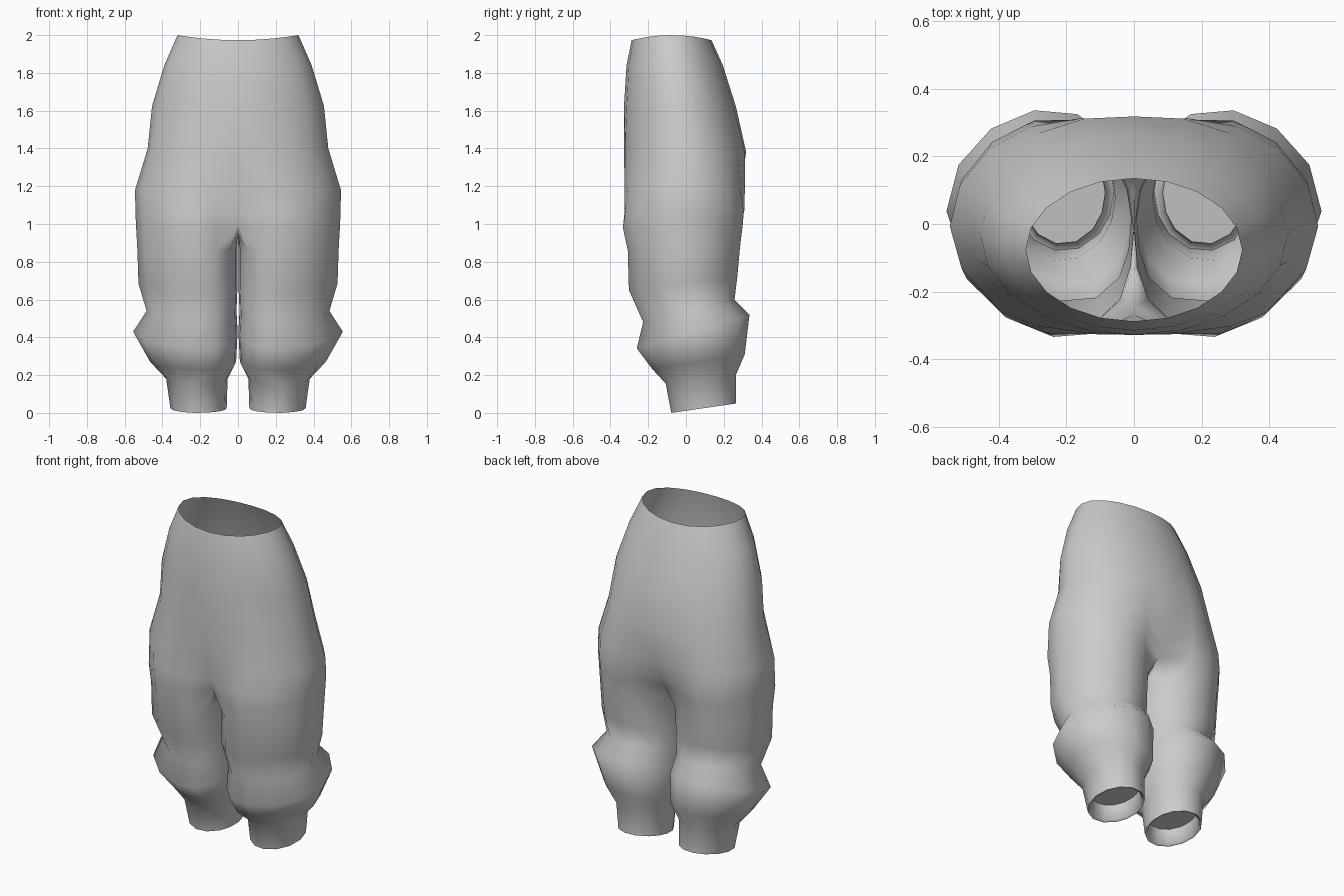
import bpy, bmesh
from math import sin, cos, radians

if "Cube" in bpy.data.objects:
    bpy.data.objects.remove(bpy.data.objects["Cube"])

OUT, INN = 11, 3          # points on the outer arc / inner thigh of one leg

# torso rings: z front, z back, half width, y front, y back, leg-cleft blend
TORSO = [
    (2.00, 2.00, 0.32, -0.288, 0.135, 0.0),
    (1.84, 1.84, 0.39, -0.315, 0.195, 0.0),
    (1.63, 1.62, 0.455, -0.328, 0.265, 0.0),
    (1.42, 1.38, 0.478, -0.338, 0.328, 0.1),
    (1.18, 1.18, 0.545, -0.342, 0.328, 0.4),
    (1.06, 1.07, 0.543, -0.342, 0.325, 0.75),
]
CROTCH = (0.98, 1.00, 0.54, -0.338, 0.305, 1.0)
# leg rings: z front, z back, inner x, outer x, y front, y back
LEG = [
    (0.86, 0.88, 0.002, 0.533, -0.312, 0.29),
    (0.65, 0.72, 0.002, 0.527, -0.306, 0.275),
    (0.48, 0.60, 0.008, 0.484, -0.230, 0.26),
    (0.34, 0.52, 0.002, 0.555, -0.264, 0.34),
    (0.23, 0.31, 0.010, 0.465, -0.18, 0.314),
    (0.155, 0.205, 0.055, 0.38, -0.11, 0.268),
    (0.00, 0.05, 0.06, 0.358, -0.08, 0.268),
    # turned-in hem and the lining that closes the cuff
    (0.008, 0.056, 0.075, 0.343, -0.065, 0.253),
    (0.10, 0.14, 0.085, 0.335, -0.06, 0.245),
]


def leg_point(i, zf, zb, x0, x1, yf, yb):
    """Point i on a closed, tilted leg ring."""
    if i < OUT:
        a = radians(-135 + 270 * i / (OUT - 1))
    else:
        a = radians(135 + 90 * (i - OUT + 1) / (INN + 1))
    half = (x1 - x0) / 2
    x = (x0 + x1) / 2 + half * cos(a)
    # thighs lean towards the middle, most at the front
    if x1 - x0 > 0.4:
        x = max(x0, x - half * sin(a) ** 2 * (0.28 if sin(a) < 0 else 0.1))
    t = (sin(a) + 1) / 2
    return x, yf + (yb - yf) * t, zf + (zb - zf) * t


def torso_point(i, zf, zb, w, yf, yb, blend):
    """Point i on a half ring that gradually takes on the leg shape."""
    a = radians(-90 + 180 * i / (OUT - 1))
    t = (sin(a) + 1) / 2
    p = (w * cos(a), yf + (yb - yf) * t, zf + (zb - zf) * t)
    q = leg_point(i, zf, zb, 0, w, yf, yb)
    x, y, z = (m + (n - m) * blend for m, n in zip(p, q))
    if i in (0, OUT - 1):
        x = 0
    return x, y, z


bm = bmesh.new()
rings = [[bm.verts.new(torso_point(i, *r)) for i in range(OUT)] for r in TORSO]
# waist rim dips at the front and back centre
for v in rings[0]:
    v.co.z -= 0.027 * (1 - (v.co.x / 0.32) ** 2)

# crotch ring: outer arc plus seam points on the centre line
crotch = [bm.verts.new(torso_point(i, *CROTCH)) for i in range(OUT)]
rings.append(crotch)
ya, yb = crotch[-1].co.y, crotch[0].co.y
seam = [bm.verts.new((0, ya + (yb - ya) * k / (INN + 1), 0.95))
        for k in range(1, INN + 1)]
legs = [crotch + seam]
legs += [[bm.verts.new(leg_point(i, *r)) for i in range(OUT + INN)] for r in LEG]


def bridge(upper, lower, closed):
    n = len(upper)
    for i in range(n if closed else n - 1):
        j = (i + 1) % n
        bm.faces.new((upper[i], lower[i], lower[j], upper[j]))


for u, l in zip(rings, rings[1:]):
    bridge(u, l, False)
for u, l in zip(legs, legs[1:]):
    bridge(u, l, True)
bm.faces.new(legs[-1])

for f in bm.faces:
    f.smooth = True
bmesh.ops.recalc_face_normals(bm, faces=bm.faces)
# point normals outwards (test a face on the outer side)
side = max(bm.faces, key=lambda f: f.calc_center_median().x)
if side.normal.x < 0:
    bmesh.ops.reverse_faces(bm, faces=bm.faces)
# keep the hem and lining edges crisp
for e in bm.edges:
    if len(e.link_faces) == 2 and e.calc_face_angle() > radians(70):
        e.smooth = False

mesh = bpy.data.meshes.new("baggy_trousers")
bm.to_mesh(mesh)
bm.free()
trousers = bpy.data.objects.new("baggy_trousers", mesh)
bpy.context.collection.objects.link(trousers)

# second half
mirror = trousers.modifiers.new("mirror", 'MIRROR')
mirror.use_axis[0] = True
mirror.merge_threshold = 0.0005
